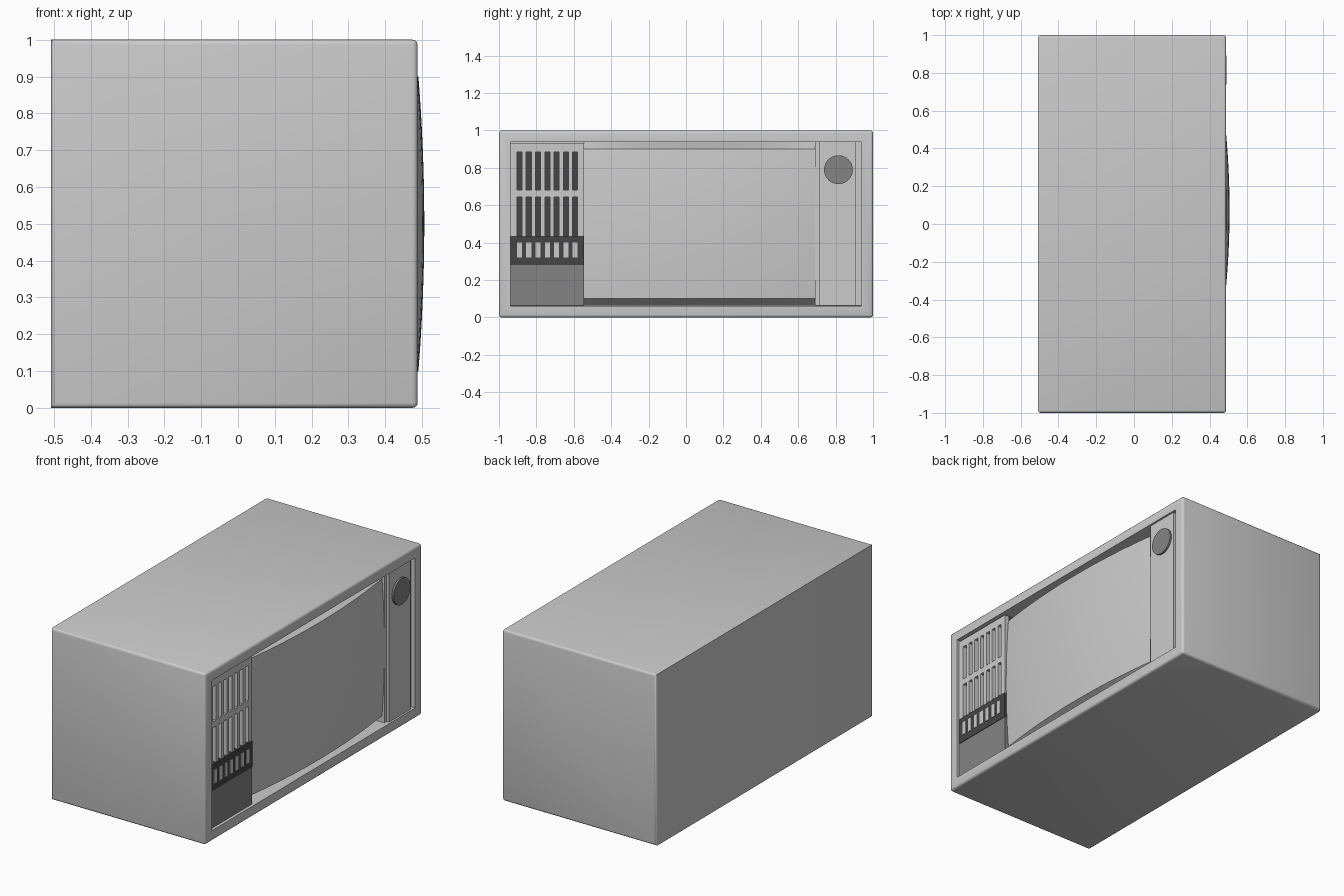
import bpy, bmesh, math
from mathutils import Matrix

if "Cube" in bpy.data.objects:
    bpy.data.objects.remove(bpy.data.objects["Cube"])


def material(name, v):
    m = bpy.data.materials.new(name)
    m.diffuse_color = (v, v, v, 1)
    m.use_nodes = True
    m.node_tree.nodes["Principled BSDF"].inputs["Base Color"].default_value = m.diffuse_color
    return m


LIGHT = material("light grey", 0.60)
MID = material("mid grey", 0.23)
DARK = material("dark grey", 0.06)


def finish(bm, name, mat):
    bmesh.ops.recalc_face_normals(bm, faces=bm.faces)
    me = bpy.data.meshes.new(name)
    bm.to_mesh(me)
    bm.free()
    me.materials.append(mat)
    ob = bpy.data.objects.new(name, me)
    bpy.context.collection.objects.link(ob)
    return ob


def add_box(bm, x, y, z):
    m = Matrix.Translation(((x[0] + x[1]) / 2, (y[0] + y[1]) / 2, (z[0] + z[1]) / 2))
    m = m @ Matrix.Diagonal((x[1] - x[0], y[1] - y[0], z[1] - z[0], 1))
    bmesh.ops.create_cube(bm, size=1, matrix=m)


def boxes(name, mat, *specs):
    bm = bmesh.new()
    for s in specs:
        add_box(bm, *s)
    return finish(bm, name, mat)


def smooth(ob, angle):
    bpy.ops.object.select_all(action='DESELECT')
    ob.select_set(True)
    bpy.context.view_layer.objects.active = ob
    bpy.ops.object.shade_smooth_by_angle(angle=math.radians(angle))


BACK, FRONT, FLOOR = -0.508, 0.488, 0.40
Z0, Z1 = 0.063, 0.937

# Cabinet: softened box with a recessed front opening
bm = bmesh.new()
add_box(bm, (BACK, FRONT), (-1, 1), (0, 1))
edges = []
for e in bm.edges:
    a, b = (v.co for v in e.verts)
    at_back = a.x < 0 and b.x < 0
    if not at_back or abs(a.z - b.z) > 0.5:
        edges.append(e)
bmesh.ops.bevel(bm, geom=edges, offset=0.014, segments=3, profile=0.5, affect='EDGES')
front = max(bm.faces, key=lambda f: f.normal.x * f.calc_area())
bmesh.ops.inset_region(bm, faces=[front], thickness=0.048, use_even_offset=True)
bmesh.ops.inset_region(bm, faces=[front], thickness=0.001, use_even_offset=True)
for v in front.verts:
    v.co.x = FLOOR
smooth(finish(bm, "cabinet", LIGHT), 35)

# Screen: bulging grid with sloped lips at top and bottom
SY0, SY1, SZ0, SZ1 = -0.545, 0.69, 0.10, 0.90
NY, NZ = 28, 20
bm = bmesh.new()
rows = []
for j in range(NZ + 1):
    z = SZ0 + (SZ1 - SZ0) * j / NZ
    row = []
    for i in range(NY + 1):
        y = SY0 + (SY1 - SY0) * i / NY
        u = (y - (SY0 + SY1) / 2) / 0.6175
        w = (z - 0.5) / 0.4
        row.append(bm.verts.new((0.506 - 0.043 * u * u - 0.016 * w * w, y, z)))
    rows.append(row)
bottom = [bm.verts.new((FLOOR, v.co.y, Z0)) for v in rows[0]]
top = [bm.verts.new((FLOOR, v.co.y, Z1)) for v in rows[-1]]
rows = [bottom] + rows + [top]
for a, b in zip(rows, rows[1:]):
    for i in range(NY):
        bm.faces.new((a[i], a[i + 1], b[i + 1], b[i]))
screen = finish(bm, "screen", LIGHT)
if sum(p.normal.x for p in screen.data.polygons) < 0:
    screen.data.flip_normals()
smooth(screen, 20)

# Speaker grille: dark backing behind light bars, two rows of slots
Y0, Y1, GX = -0.938, -0.545, 0.472
boxes("grille_backing", DARK, ((FLOOR, 0.447), (Y0, Y1), (0.435, 0.93)))
slots = [-0.904 + 0.0497 * i for i in range(7)]
SLOT = 0.027
bars = [((FLOOR, GX), (Y0, Y1), z) for z in ((0.645, 0.68), (0.885, 0.93))]
starts = [Y0] + [s + SLOT for s in slots]
ends = slots + [Y1]
for z in ((0.435, 0.645), (0.68, 0.885)):
    bars += [((FLOOR, GX), (a, b), z) for a, b in zip(starts, ends)]
boxes("speaker_grille", LIGHT, *bars)

# Button band with light buttons, and plain lower panel
boxes("button_band", DARK, ((FLOOR, GX + 0.003), (Y0, Y1), (0.28, 0.435)))
boxes("buttons", LIGHT, *[((0.46, GX + 0.006), (s, s + SLOT), (0.32, 0.40)) for s in slots])
boxes("lower_panel", MID, ((FLOOR, GX), (Y0, Y1), (Z0, 0.28)))

# Control panel on the other side
boxes("control_base", LIGHT, ((FLOOR, 0.462), (0.69, 0.937), (Z0, Z1)))
boxes("control_panel", LIGHT, ((FLOOR, 0.478), (0.71, 0.91), (Z0, Z1)))

# Round tuning knob
bm = bmesh.new()
bmesh.ops.create_cone(bm, cap_ends=True, segments=32, radius1=0.077, radius2=0.077, depth=0.03,
                      matrix=Matrix.Translation((0.474, 0.815, 0.79)) @ Matrix.Rotation(math.pi / 2, 4, 'Y'))
smooth(finish(bm, "tuning_knob", MID), 35)
